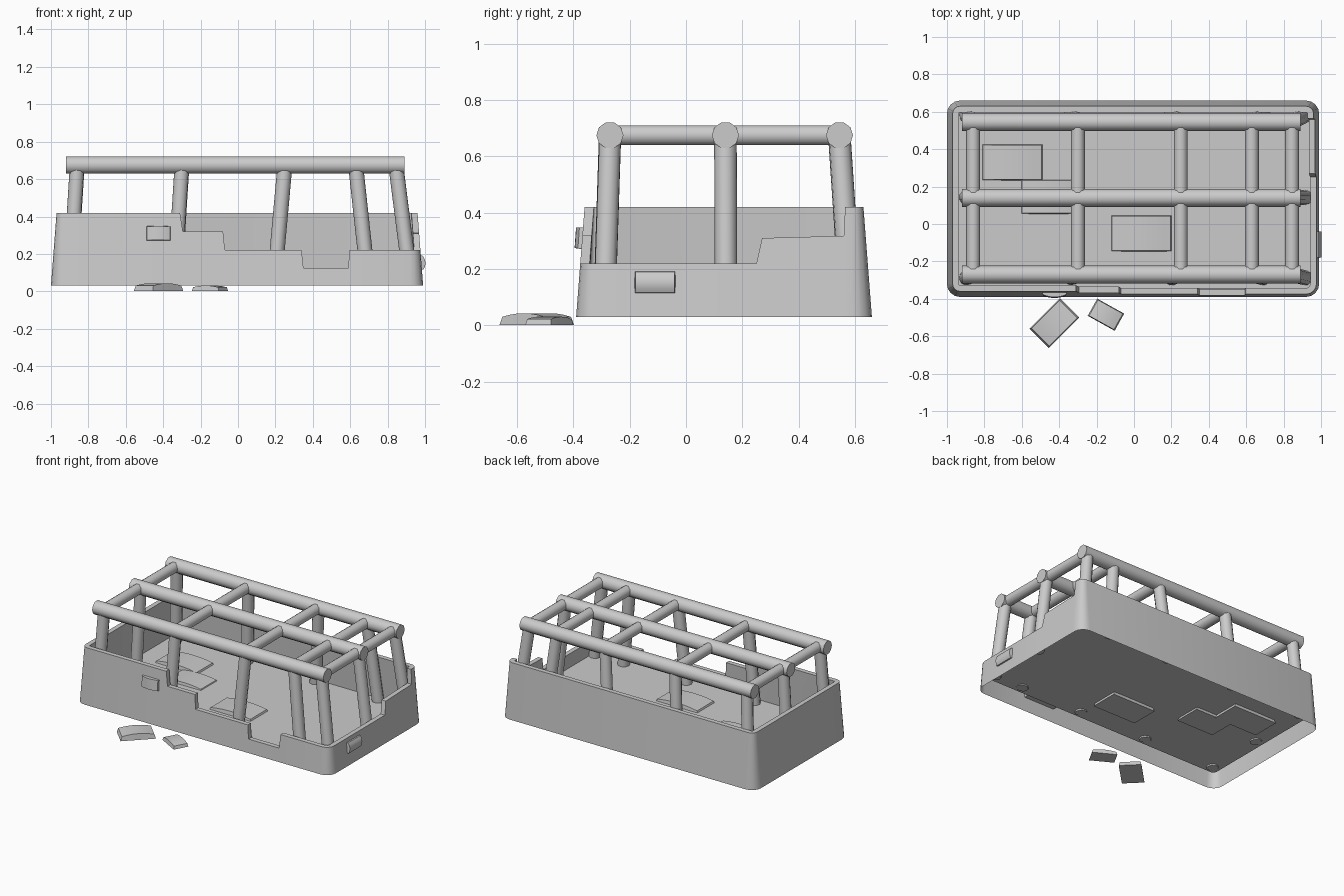
import bpy, math
from mathutils import Vector, Matrix

if "Cube" in bpy.data.objects:
    bpy.data.objects.remove(bpy.data.objects["Cube"])

Z0, ZTOP, FLOOR = 0.03, 0.42, 0.12


def make(name, verts, faces, angle=35):
    me = bpy.data.meshes.new(name)
    me.from_pydata([tuple(v) for v in verts], [], faces)
    me.update()
    ob = bpy.data.objects.new(name, me)
    bpy.context.collection.objects.link(ob)
    bpy.ops.object.select_all(action='DESELECT')
    ob.select_set(True)
    bpy.context.view_layer.objects.active = ob
    bpy.ops.object.shade_smooth_by_angle(angle=math.radians(angle))
    return ob


# Broken walls: plan path of (point, outward normal, top height), counter-clockwise
R = 0.07
X0, X1, Y0, Y1 = -1.0, 0.99, -0.39, 0.66
path = []


def corner(cx, cy, start, h):
    for i in range(5):
        a = math.radians(start + 90 * i / 4)
        n = Vector((math.cos(a), math.sin(a), 0))
        path.append((Vector((cx, cy, 0)) + n * R, n, h))


corner(X0 + R, Y0 + R, 180, 0.42)
for x, h in [(-.31, .42), (-.295, .32), (-.08, .32), (-.07, .22),
             (.34, .22), (.35, .125), (.59, .125), (.595, .22)]:
    path.append((Vector((x, Y0, 0)), Vector((0, -1, 0)), h))
corner(X1 - R, Y0 + R, 270, 0.22)
for y, h in [(.25, .22), (.27, .31), (.56, .318), (.565, .42)]:
    path.append((Vector((X1, y, 0)), Vector((1, 0, 0)), h))
corner(X1 - R, Y1 - R, 0, 0.42)
corner(X0 + R, Y1 - R, 90, 0.42)

verts, faces = [], []
for p, n, h in path:
    d = 0.03 * (h - Z0) / (ZTOP - Z0)
    up = Vector((0, 0, 1))
    verts += [p + up * Z0, p - n * d + up * h,
              p - n * (d + 0.033) + up * h, p - n * 0.045 + up * FLOOR]
N = len(path)
for i in range(N):
    a, b = 4 * i, 4 * ((i + 1) % N)
    for k in range(3):
        faces.append((a + k, b + k, b + k + 1, a + k + 1))
faces.append([4 * i + 3 for i in range(N)])
make("broken_walls_and_floor", verts, faces)


# Round timber between two points
def beam(name, a, b, r, sides=10):
    a, b = Vector(a), Vector(b)
    q = (b - a).to_track_quat('Z', 'Y')
    vs = []
    for c in (a, b):
        for i in range(sides):
            t = 2 * math.pi * i / sides
            vs.append(c + q @ Vector((r * math.cos(t), r * math.sin(t), 0)))
    fs = [(i, (i + 1) % sides, sides + (i + 1) % sides, sides + i) for i in range(sides)]
    fs += [list(range(sides))[::-1], list(range(sides, 2 * sides))]
    make(name, vs, fs, 40)


ZR = 0.675
rows = [("front", -.27, -.288), ("middle", .14, .142), ("back", .545, .582)]
cols = [(-.86, -.895), (-.30, -.335), (.25, .20), (.63, .69), (.845, .915)]

# Long roof rails and their posts (middle row has end posts only)
for row, yt, yb in rows:
    beam(row + "_rail", (-.92, yt, ZR), (.89, yt, ZR), .048)
    for i, (xt, xb) in enumerate(cols):
        if row != "middle" or i in (0, 4):
            beam(f"{row}_post_{i+1}", (xb, yb, .113), (xt, yt, ZR - .01), .04)

# Cross beams
for i, (xt, xb) in enumerate(cols):
    beam(f"cross_beam_{i+1}", (xt, -.27, ZR), (xt, .545, ZR), .037)


# Slightly arched stone slab with tapered top
def slab(name, size, loc, rot=(0, 0, 0), seg=6, taper=.92):
    lx, ly, t = size
    vs, fs = [], []
    for i in range(seg + 1):
        u = -1 + 2 * i / seg
        arch = t * .3 * (1 - u * u)
        for s in (-1, 1):
            vs.append((u * lx / 2, s * ly / 2, -t / 2))
        for s in (1, -1):
            vs.append((u * lx / 2 * taper, s * ly / 2 * taper, t * .2 + arch))
    for i in range(seg):
        a, b = 4 * i, 4 * i + 4
        for k in range(4):
            m = (k + 1) % 4
            fs.append((a + k, b + k, b + m, a + m))
    fs += [(0, 1, 2, 3), tuple(4 * seg + k for k in (3, 2, 1, 0))]
    M = Matrix.Translation(loc)
    for ang, ax in zip(rot, 'XYZ'):
        M = M @ Matrix.Rotation(math.radians(ang), 4, ax)
    ob = make(name, [M @ Vector(v) for v in vs], fs)
    return ob


# Floor slabs, poking through the floor
slab("floor_slab_1", (.34, .20, .05), (-.65, .33, .122))
slab("floor_slab_2", (.29, .19, .04), (-.465, .145, .119))
slab("floor_slab_3", (.34, .20, .05), (.04, -.05, .122))

# Fallen slabs outside
slab("fallen_slab_1", (.23, .145, .042), (-.425, -.53, .022), (0, 0, 45))
slab("fallen_slab_2", (.165, .105, .03), (-.15, -.485, .016), (0, 0, -29))

# Stones set in the front and right walls
slab("front_wall_stone", (.135, .08, .04), (-.425, -.373, .31), (86, 0, 0))
slab("right_wall_stone", (.08, .15, .04), (.982, -.11, .153), (0, 86, 0))
